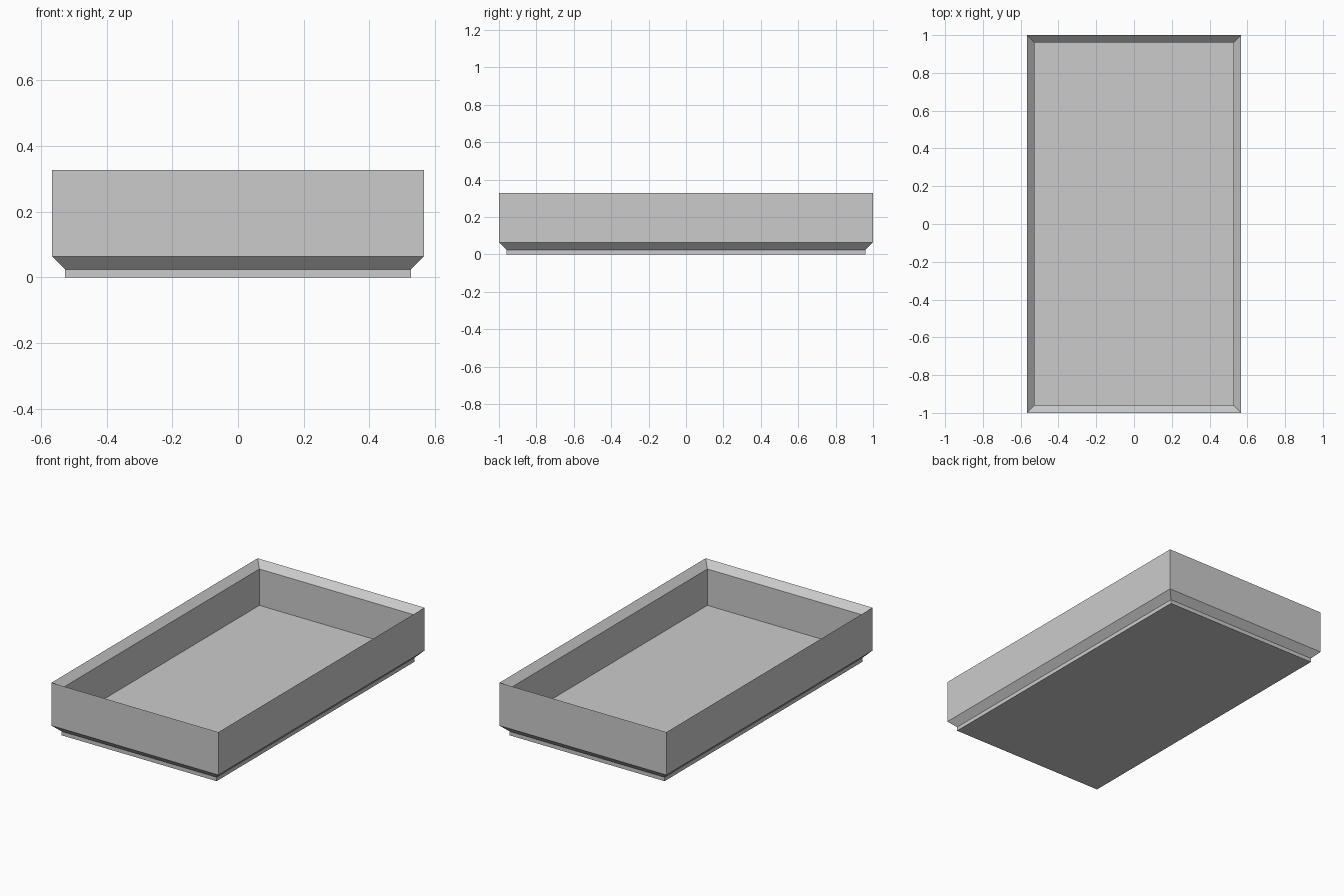
import bpy
import bmesh

if "Cube" in bpy.data.objects:
    bpy.data.objects.remove(bpy.data.objects["Cube"])

HALF_X, HALF_Y = 0.567, 1.0
INSET = 0.04

grey = bpy.data.materials.new("plain grey")
grey.diffuse_color = (0.6, 0.6, 0.6, 1)
grey.use_nodes = True
grey.node_tree.nodes["Principled BSDF"].inputs["Base Color"].default_value = grey.diffuse_color

# Tray profile from the underside, up the outside, over the rim, down to the floor: (inset, z)
profile = [(INSET, 0.0), (INSET, 0.024), (0.0, 0.064), (0.0, 0.327),
           (INSET, 0.287), (INSET, 0.064)]

bm = bmesh.new()
rings = []
for inset, z in profile:
    x, y = HALF_X - inset, HALF_Y - inset
    rings.append([bm.verts.new((sx * x, sy * y, z))
                  for sx, sy in ((-1, -1), (1, -1), (1, 1), (-1, 1))])

# Walls, chamfer and sloped rim
for low, high in zip(rings, rings[1:]):
    for i in range(4):
        j = (i + 1) % 4
        bm.faces.new((low[i], low[j], high[j], high[i]))

# Underside and tray floor
bm.faces.new(rings[0][::-1])
bm.faces.new(rings[-1])

mesh = bpy.data.meshes.new("tray")
bm.to_mesh(mesh)
bm.free()
mesh.materials.append(grey)
tray = bpy.data.objects.new("tray", mesh)
bpy.context.collection.objects.link(tray)
